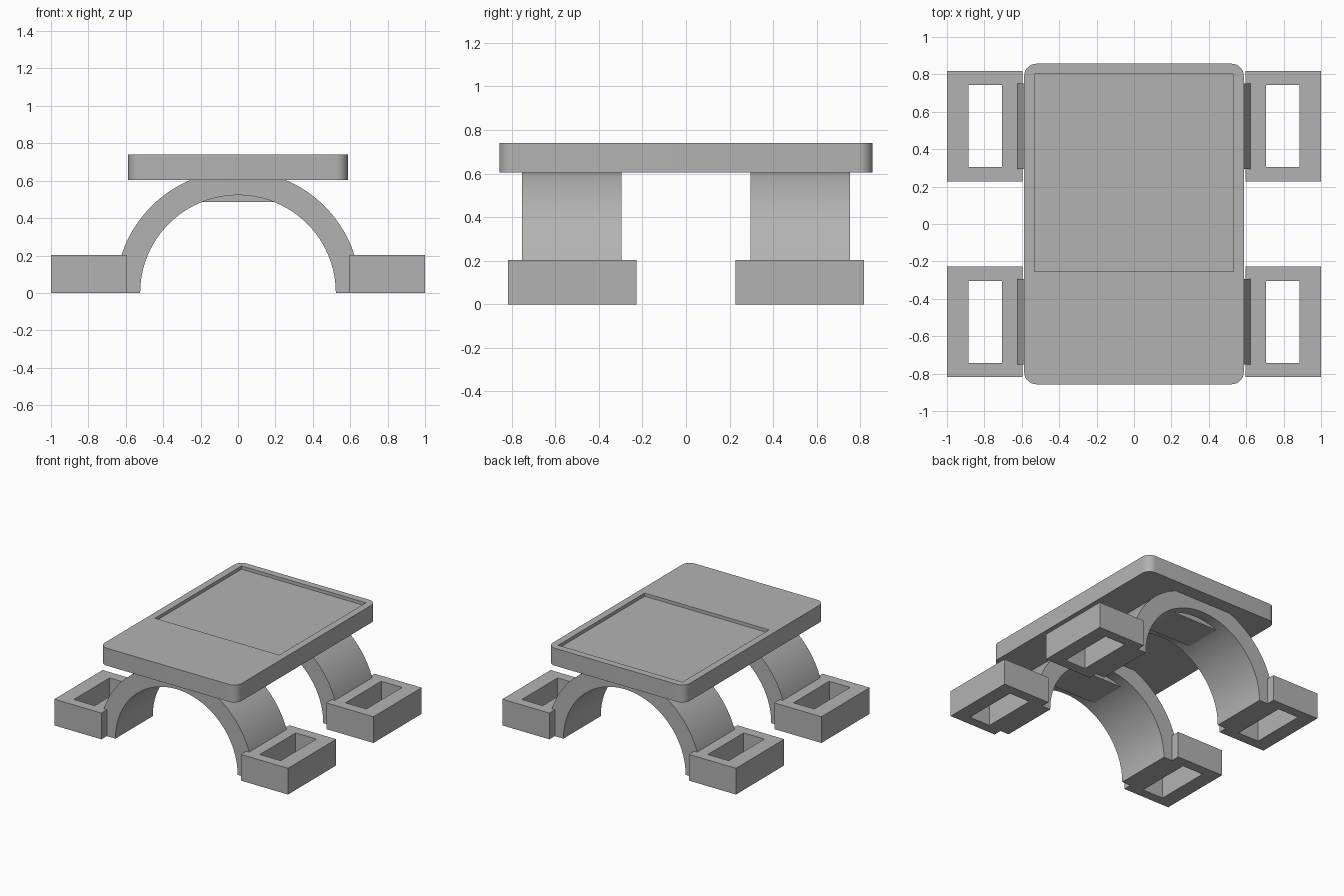
import bpy
import bmesh
from math import sin, cos, pi, asin
from mathutils import Vector

cube = bpy.data.objects.get("Cube")
if cube:
    bpy.data.objects.remove(cube, do_unlink=True)

grey = bpy.data.materials.new("plain grey")
grey.use_nodes = True
colour = (0.45, 0.45, 0.45, 1)
grey.diffuse_color = colour
grey.node_tree.nodes["Principled BSDF"].inputs["Base Color"].default_value = colour


def prism(name, points, offset):
    """Extrude a closed outline of 3D points by an offset."""
    bm = bmesh.new()
    face = bm.faces.new([bm.verts.new(p) for p in points])
    out = bmesh.ops.extrude_face_region(bm, geom=[face], use_keep_orig=True)
    verts = [v for v in out["geom"] if isinstance(v, bmesh.types.BMVert)]
    bmesh.ops.translate(bm, verts=verts, vec=Vector(offset))
    bmesh.ops.recalc_face_normals(bm, faces=bm.faces)
    mesh = bpy.data.meshes.new(name)
    bm.to_mesh(mesh)
    bm.free()
    mesh.materials.append(grey)
    obj = bpy.data.objects.new(name, mesh)
    bpy.context.collection.objects.link(obj)
    return obj


def box(name, x0, x1, y0, y1, z0, z1):
    outline = [(x0, y0, z0), (x1, y0, z0), (x1, y1, z0), (x0, y1, z0)]
    return prism(name, outline, (0, 0, z1 - z0))


def select(obj):
    bpy.ops.object.select_all(action="DESELECT")
    obj.select_set(True)
    bpy.context.view_layer.objects.active = obj


def cut(obj, cutter):
    mod = obj.modifiers.new("cut", "BOOLEAN")
    mod.operation = "DIFFERENCE"
    mod.solver = "EXACT"
    mod.object = cutter
    select(obj)
    bpy.ops.object.modifier_apply(modifier=mod.name)
    bpy.data.objects.remove(cutter, do_unlink=True)


def smooth(obj):
    select(obj)
    bpy.ops.object.shade_smooth_by_angle(angle=pi / 6)


# Table top: rounded slab with a shallow recess
PLATE_Z, TOP_Z = 0.605, 0.74
HALF_X, HALF_Y, CORNER = 0.587, 0.857, 0.065
outline = []
for i, (sx, sy) in enumerate([(1, 1), (-1, 1), (-1, -1), (1, -1)]):
    for k in range(9):
        a = (i + k / 8) * pi / 2
        outline.append((sx * (HALF_X - CORNER) + CORNER * cos(a),
                        sy * (HALF_Y - CORNER) + CORNER * sin(a), PLATE_Z))
plate = prism("top_plate", outline, (0, 0, TOP_Z - PLATE_Z))
cut(plate, box("recess_cutter", -0.532, 0.532, -0.255, 0.803, TOP_Z - 0.025, 0.9))
smooth(plate)

# Arch section, with its crown trimmed flat under the slab
INNER, OUTER = 0.523, 0.655
STEPS = 48
trim = asin(PLATE_Z / OUTER)
right_arc = [(OUTER * cos(trim * k / 24), OUTER * sin(trim * k / 24)) for k in range(25)]
left_arc = [(-x, z) for x, z in reversed(right_arc)]
inner_arc = [(-INNER * cos(pi * k / STEPS), INNER * sin(pi * k / STEPS))
             for k in range(STEPS + 1)]
section = right_arc + left_arc + inner_arc

for end, side in (("front", -1), ("back", 1)):
    y0, y1 = sorted((side * 0.295, side * 0.752))
    arch = prism(end + "_arch", [(x, y0, z) for x, z in section], (0, y1 - y0, 0))
    smooth(arch)
    # Flat block under the crown, set back from the arch faces
    box(end + "_crown_block", -0.2, 0.2, y0 + 0.08, y1 - 0.08, 0.485, PLATE_Z)

    # Feet with a slot right through
    for hand, sx in (("left", 1), ("right", -1)):
        x0, x1 = sorted((sx * 0.597, sx))
        f0, f1 = sorted((side * 0.227, side * 0.817))
        foot = box(end + "_" + hand + "_foot", x0, x1, f0, f1, 0, 0.203)
        h0, h1 = sorted((sx * 0.707, sx * 0.885))
        s0, s1 = sorted((side * 0.305, side * 0.742))
        cut(foot, box("slot_cutter", h0, h1, s0, s1, -0.1, 0.4))
